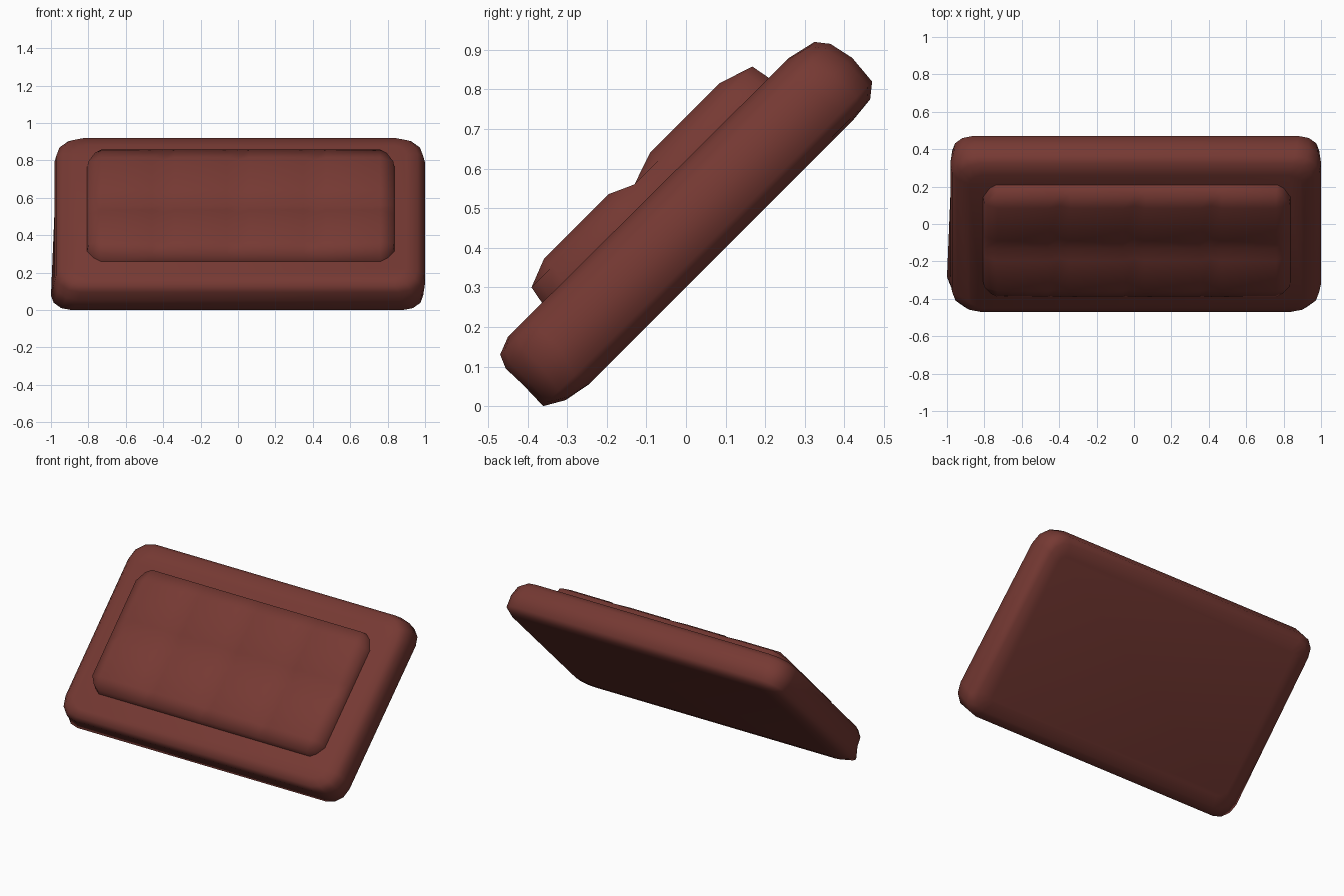
import bpy, bmesh, math

if "Cube" in bpy.data.objects:
    bpy.data.objects.remove(bpy.data.objects["Cube"])

R2 = math.sqrt(2)


def tilt(x, u, v):
    """Slab coordinates (u along the slope, v normal) -> world, 45 degree tilt."""
    return (x, (u - v) / R2, (u + v) / R2)


mat = bpy.data.materials.new("chocolate brown")
mat.diffuse_color = (0.18, 0.041, 0.033, 1)
mat.use_nodes = True
mat.node_tree.nodes["Principled BSDF"].inputs["Base Color"].default_value = mat.diffuse_color


def finish(bm, name):
    bmesh.ops.recalc_face_normals(bm, faces=bm.faces)
    me = bpy.data.meshes.new(name)
    bm.to_mesh(me)
    bm.free()
    for p in me.polygons:
        p.use_smooth = True
    me.materials.append(mat)
    ob = bpy.data.objects.new(name, me)
    bpy.context.collection.objects.link(ob)
    return ob


# Rounded slab: rings of (u low, v low, u high, v high, side inset, corner radius)
rings = [
    (-.134, .212, .806, .212, .110, .05),
    (-.205, .226, .877, .219, .045, .09),
    (-.255, .255, .912, .247, .010, .11),
    (-.253, .328, .919, .325, .000, .13),
    (-.255, .389, .905, .389, .010, .13),
    (-.240, .424, .880, .421, .040, .12),
    (-.194, .442, .806, .438, .100, .07),
]
bm = bmesh.new()
loops = []
for i, (u0, v0, u1, v1, ins, r) in enumerate(rings):
    xl, xr = -.982 + ins, 1.0 - ins
    loop = []
    for k, (cx, cu) in enumerate([(xr - r, u1 - r), (xl + r, u1 - r),
                                  (xl + r, u0 + r), (xr - r, u0 + r)]):
        for s in range(4):
            a = math.pi / 2 * (k + s / 3)
            x, u = cx + r * math.cos(a), cu + r * math.sin(a)
            if i == 2 and k == 2:      # slight bulge at the lower left corner
                x -= .028
            v = v0 + (v1 - v0) * (u - u0) / (u1 - u0)
            loop.append(bm.verts.new(tilt(x, u, v)))
    loops.append(loop)
for a, b in zip(loops, loops[1:]):
    n = len(a)
    for j in range(n):
        bm.faces.new((a[j], a[(j + 1) % n], b[(j + 1) % n], b[j]))
bm.faces.new(loops[0])
bm.faces.new(loops[-1])
finish(bm, "slab")

# Raised pad with 4 x 2 pillowed squares
xs = [-.80, -.73, -.46, -.40, -.34, -.06, 0, .06, .35, .41, .47, .76, .83]
us = [-.064, .01, .24, .304, .389, .636, .725]
bm = bmesh.new()
grid = []
for i, x in enumerate(xs):
    col = []
    for j, u in enumerate(us):
        v = .517
        if i % 3 == 0:
            v = .500
        if j % 3 == 0:
            v = .488
        px, pu = x, u
        if i in (0, 12) and j in (0, 6):   # soften the four corners
            px += .035 if i == 0 else -.035
            pu += .025 if j == 0 else -.025
        if i in (0, 12):
            v = .488
        col.append(bm.verts.new(tilt(px, pu, v)))
    grid.append(col)
for i in range(len(xs) - 1):
    for j in range(len(us) - 1):
        bm.faces.new((grid[i][j], grid[i + 1][j], grid[i + 1][j + 1], grid[i][j + 1]))
# skirt sinking into the slab
edges = [e for e in bm.edges if e.is_boundary]
new = bmesh.ops.extrude_edge_only(bm, edges=edges)["geom"]
for vert in new:
    if isinstance(vert, bmesh.types.BMVert):
        x, y, z = vert.co
        u = (y + z) / R2
        vert.co = tilt(.015 + (x - .015) * 1.01, .33 + (u - .33) * 1.03, .425)
finish(bm, "pillowed_pad")
